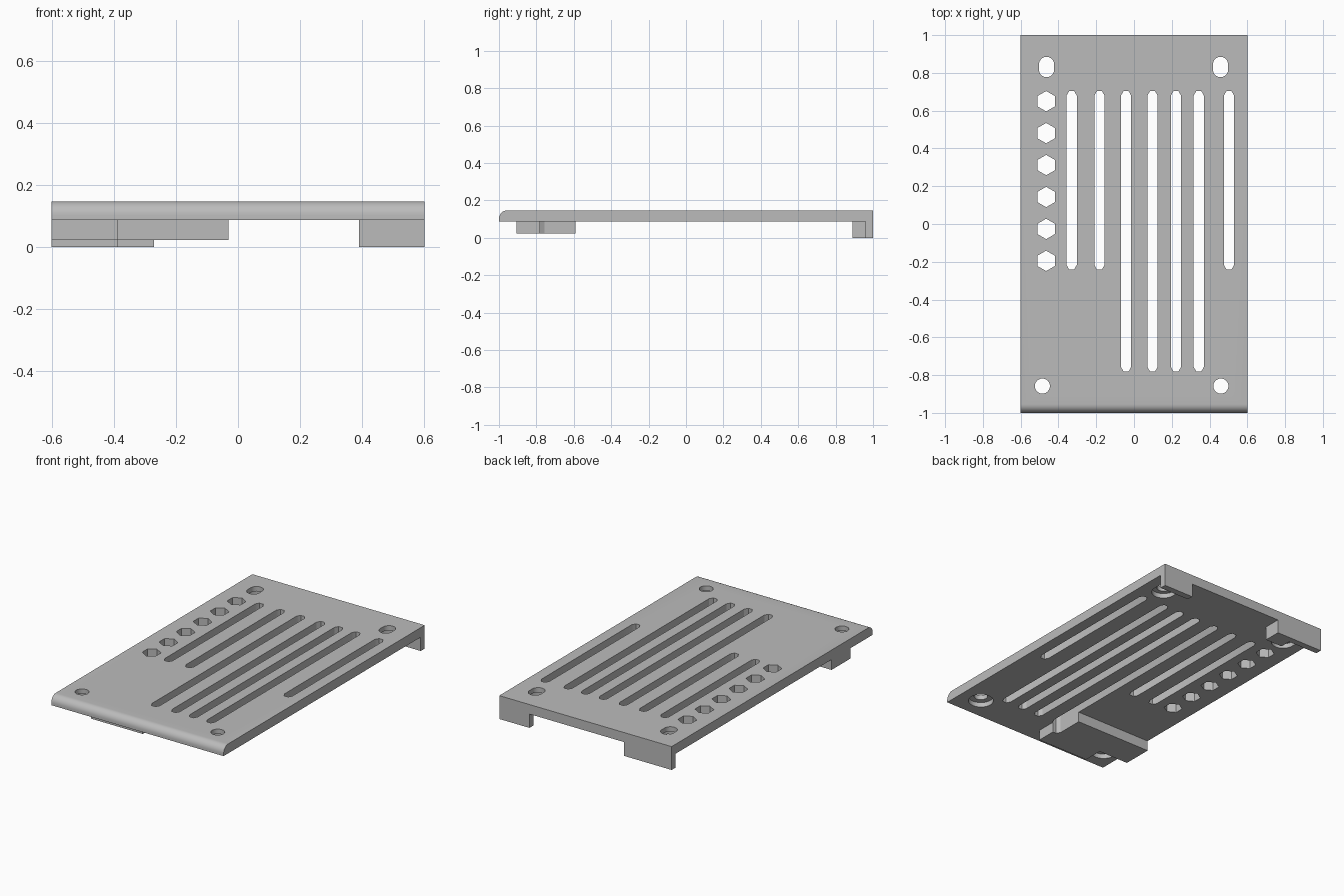
import bpy, bmesh, math
from mathutils import Vector

cube = bpy.data.objects.get("Cube")
if cube:
    bpy.data.objects.remove(cube, do_unlink=True)

TOP, UNDER, WALL_Y = 0.147, 0.087, 0.96
HALF_X, HALF_Y, ROUND = 0.6, 1.0, 0.045

grey = bpy.data.materials.new("plain_grey")
grey.use_nodes = True
grey.diffuse_color = (0.5, 0.5, 0.5, 1)
grey.node_tree.nodes["Principled BSDF"].inputs["Base Color"].default_value = (0.5, 0.5, 0.5, 1)


def prism(bm, outline, along):
    """Extrude a closed 3D outline along a vector."""
    face = bm.faces.new([bm.verts.new(p) for p in outline])
    moved = bmesh.ops.extrude_face_region(bm, geom=[face])["geom"]
    bmesh.ops.translate(bm, vec=along,
                        verts=[v for v in moved if isinstance(v, bmesh.types.BMVert)])


def column(bm, outline, z0, z1):
    prism(bm, [(x, y, z0) for x, y in outline], Vector((0, 0, z1 - z0)))


def box(bm, x0, x1, y0, y1, z0, z1):
    column(bm, [(x0, y0), (x1, y0), (x1, y1), (x0, y1)], z0, z1)


def slot(x, y0, y1, r, steps):
    """Outline of a slot along y with rounded ends; y0 and y1 are the arc centres."""
    arc = [math.pi * i / steps for i in range(steps + 1)]
    far = [(x + r * math.cos(a), y1 + r * math.sin(a)) for a in arc]
    near = [(x - r * math.cos(a), y0 - r * math.sin(a)) for a in arc]
    return far + near


def ring(x, y, r, sides):
    return [(x + r * math.sin(math.tau * i / sides), y + r * math.cos(math.tau * i / sides))
            for i in range(sides)]


def make(name, bm):
    bmesh.ops.recalc_face_normals(bm, faces=bm.faces)
    mesh = bpy.data.meshes.new(name)
    bm.to_mesh(mesh)
    bm.free()
    mesh.materials.append(grey)
    obj = bpy.data.objects.new(name, mesh)
    bpy.context.scene.collection.objects.link(obj)
    return obj


def combine(target, tool, operation):
    """Apply a boolean and discard the tool."""
    tool.hide_render = True
    mod = target.modifiers.new("join", "BOOLEAN")
    mod.operation, mod.solver, mod.object = operation, "EXACT", tool
    graph = bpy.context.evaluated_depsgraph_get()
    mesh = bpy.data.meshes.new_from_object(target.evaluated_get(graph))
    target.modifiers.clear()
    target.data = mesh
    bpy.data.objects.remove(tool, do_unlink=True)


# Cover: side profile with rounded front edge and rear wall
profile = [(-HALF_Y, UNDER)]
for i in range(9):
    a = math.pi / 2 * i / 8
    profile.append((-HALF_Y + ROUND * (1 - math.cos(a)), TOP - ROUND * (1 - math.sin(a))))
profile += [(HALF_Y, TOP), (HALF_Y, 0), (WALL_Y, 0), (WALL_Y, UNDER)]
bm = bmesh.new()
prism(bm, [(-HALF_X, y, z) for y, z in profile], Vector((2 * HALF_X, 0, 0)))
cover = make("vented_cover", bm)

# Gap that splits the rear wall in two
bm = bmesh.new()
box(bm, -0.27, 0.39, 0.9, 1.1, -0.1, UNDER)
combine(cover, make("wall_gap", bm), "DIFFERENCE")

# Rear tab behind the longer wall, and front block notched around its screw hole
bm = bmesh.new()
box(bm, -0.39, -0.27, 0.89, 0.98, 0, 0.11)
column(bm, [(-HALF_X, -0.59), (-HALF_X, -0.78), (-0.39, -0.78), (-0.39, -0.905),
            (-0.03, -0.905), (-0.03, -0.59)], 0.022, 0.11)
combine(cover, make("tab_and_block", bm), "UNION")

# Through cuts: long vents, hexagonal vents and screw holes
bm = bmesh.new()
for x, front in ((-0.33, -0.24), (-0.183, -0.24), (-0.042, -0.78), (0.098, -0.78),
                 (0.222, -0.78), (0.343, -0.78), (0.503, -0.24)):
    column(bm, slot(x, front + 0.023, 0.68, 0.027, 3), -0.1, 0.3)
for i in range(6):
    column(bm, ring(-0.465, 0.65 - 0.169 * i, 0.054, 6), -0.1, 0.3)
front_holes = (-0.485, 0.46)
rear_holes = (-0.463, 0.458)
for x in front_holes:
    column(bm, ring(x, -0.858, 0.04, 24), -0.1, 0.3)
for x in rear_holes:
    column(bm, slot(x, 0.817, 0.845, 0.04, 12), -0.1, 0.3)
combine(cover, make("through_cuts", bm), "DIFFERENCE")

# Counterbores under the screw holes
bm = bmesh.new()
for x in front_holes:
    column(bm, ring(x, -0.858, 0.074, 32), 0.05, 0.117)
for x in rear_holes:
    column(bm, slot(x, 0.817, 0.845, 0.07, 16), 0.05, 0.117)
combine(cover, make("counterbores", bm), "DIFFERENCE")

# Smooth the rounded edge and the holes, keep corners sharp
bpy.ops.object.select_all(action="DESELECT")
cover.select_set(True)
bpy.context.view_layer.objects.active = cover
bpy.ops.object.shade_smooth_by_angle(angle=math.radians(30))
